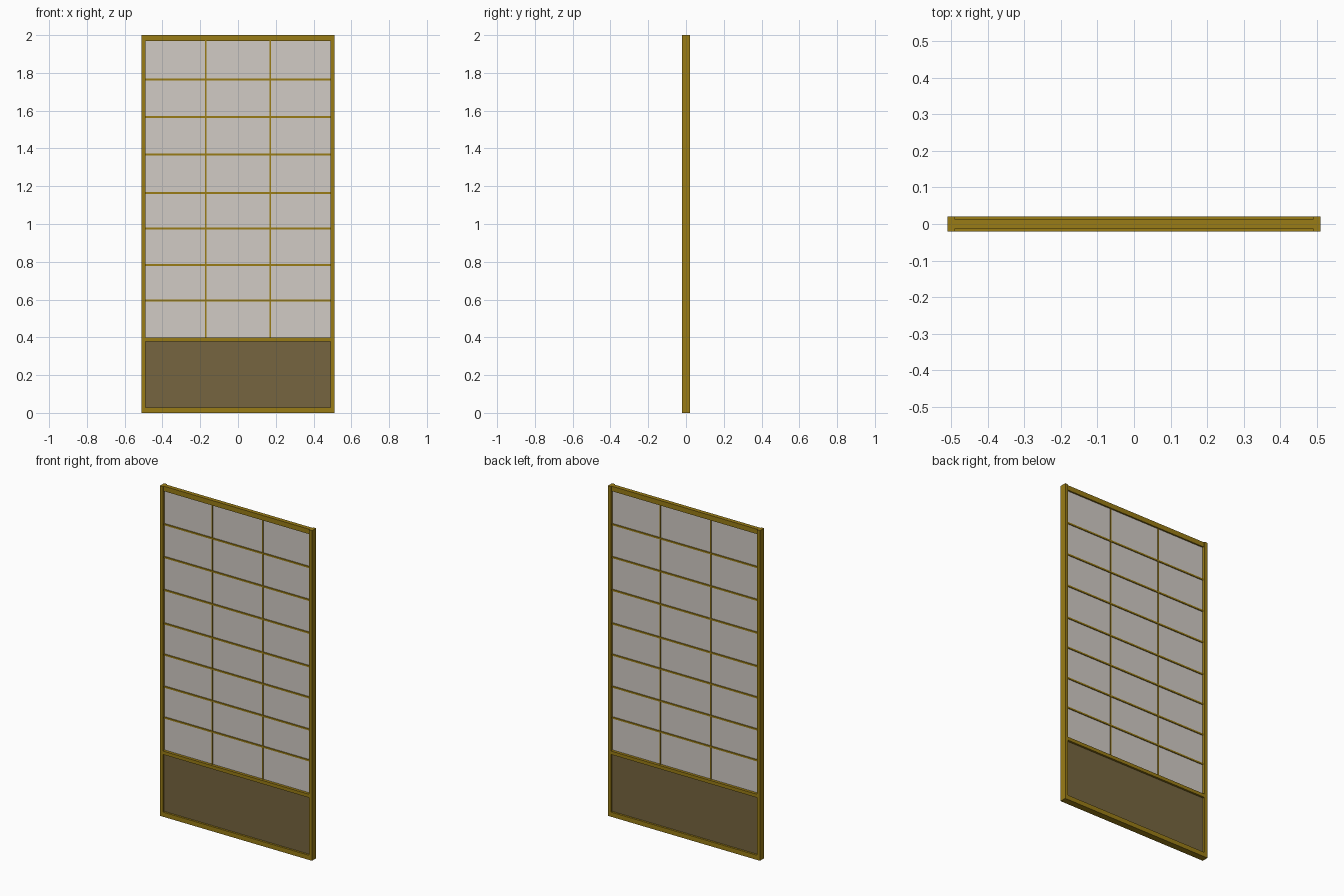
import bpy
import bmesh

if "Cube" in bpy.data.objects:
    bpy.data.objects.remove(bpy.data.objects["Cube"])


def material(name, rgb):
    m = bpy.data.materials.new(name)
    m.diffuse_color = (*rgb, 1.0)
    m.use_nodes = True
    m.node_tree.nodes["Principled BSDF"].inputs["Base Color"].default_value = m.diffuse_color
    return m


WOOD = material("golden_wood", (0.32, 0.20, 0.008))
PANEL = material("dark_wood", (0.18, 0.13, 0.05))
PAPER = material("paper", (0.64, 0.60, 0.56))


def box(name, x0, x1, z0, z1, half_depth, mat):
    """Box spanning x0..x1 and z0..z1, centred on y = 0."""
    bm = bmesh.new()
    bmesh.ops.create_cube(bm, size=1)
    for v in bm.verts:
        v.co.x = x1 if v.co.x > 0 else x0
        v.co.y = half_depth if v.co.y > 0 else -half_depth
        v.co.z = z1 if v.co.z > 0 else z0
    mesh = bpy.data.meshes.new(name)
    bm.to_mesh(mesh)
    bm.free()
    mesh.materials.append(mat)
    obj = bpy.data.objects.new(name, mesh)
    bpy.context.collection.objects.link(obj)
    return obj


INNER, OUTER, DEPTH = 0.49, 0.51, 0.02

# Upright stiles
box("left_stile", -OUTER, -INNER, 0, 2, DEPTH, WOOD)
box("right_stile", INNER, OUTER, 0, 2, DEPTH, WOOD)

# Rails: the top one is thinner so it runs in a track
box("top_rail", -INNER, INNER, 1.97, 2, 0.0125, WOOD)
box("middle_rail", -INNER, INNER, 0.377, 0.398, DEPTH, WOOD)
box("bottom_rail", -INNER, INNER, 0, 0.028, DEPTH, WOOD)

# Lower board and paper sheet
box("lower_panel", -INNER, INNER, 0.028, 0.377, 0.008, PANEL)
box("paper_sheet", -INNER, INNER, 0.398, 1.97, 0.003, PAPER)

# Lattice bars, showing on both faces of the paper
for i, z in enumerate((0.595, 0.782, 0.976, 1.165, 1.368, 1.567, 1.766)):
    box(f"lattice_bar_{i + 1}", -INNER, INNER, z - 0.005, z + 0.005, 0.008, WOOD)
for i, x in enumerate((-0.17, 0.17)):
    box(f"lattice_upright_{i + 1}", x - 0.004, x + 0.004, 0.398, 1.97, 0.0075, WOOD)
